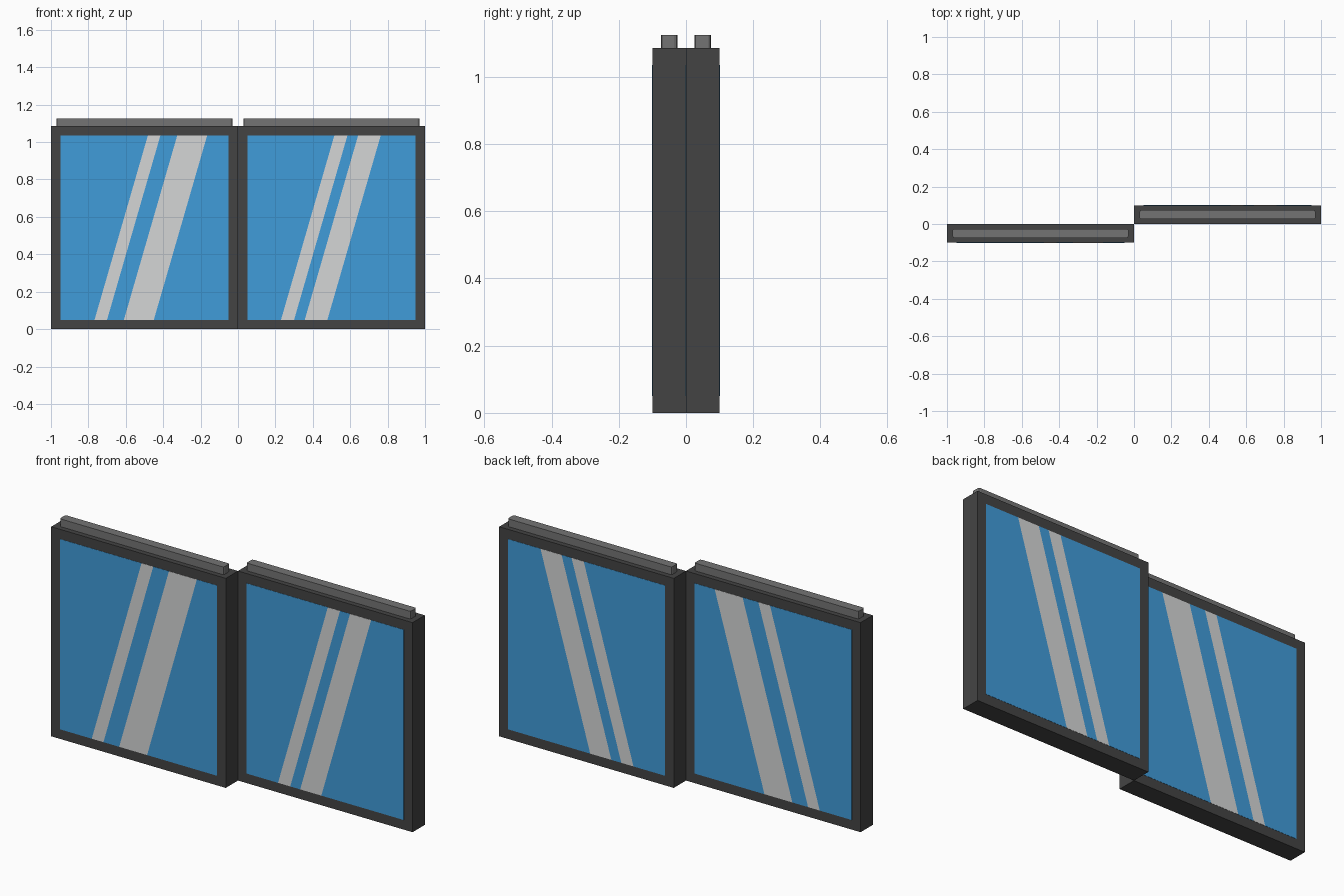
import bpy, bmesh
from mathutils import Vector

if "Cube" in bpy.data.objects:
    bpy.data.objects.remove(bpy.data.objects["Cube"])

H, B, T = 1.085, 0.05, 0.1      # panel height, frame border, thickness
ZT = H - B                      # top of the glass


def material(name, rgb):
    m = bpy.data.materials.new(name)
    lin = [((c / 255 + 0.055) / 1.055) ** 2.4 for c in rgb]
    m.diffuse_color = (*lin, 1)
    m.use_nodes = True
    m.node_tree.nodes["Principled BSDF"].inputs["Base Color"].default_value = m.diffuse_color
    return m


FRAME = material("dark grey frame", (68, 68, 68))
GLASS = material("blue glass", (64, 156, 218))
SHINE = material("pale grey shine", (213, 214, 214))
RAIL = material("mid grey rail", (116, 116, 116))


def finish(bm, name, *mats):
    bmesh.ops.recalc_face_normals(bm, faces=bm.faces)
    me = bpy.data.meshes.new(name)
    bm.to_mesh(me)
    bm.free()
    for m in mats:
        me.materials.append(m)
    ob = bpy.data.objects.new(name, me)
    bpy.context.collection.objects.link(ob)


def box(lo, hi):
    bm = bmesh.new()
    bmesh.ops.create_cube(bm, size=1)
    lo, hi = Vector(lo), Vector(hi)
    for v in bm.verts:
        v.co = (lo + hi) / 2 + v.co * (hi - lo)
    return bm


def panel(side, x, y, stripes):
    # frame: box with a window hole bridged from front to back
    bm = box((x, y, 0), (x + 1, y + T, H))
    sides = [f for f in bm.faces if abs(f.normal.y) > 0.9]
    bmesh.ops.inset_individual(bm, faces=sides, thickness=B, use_even_offset=True)
    edges = [e for f in sides for e in f.edges]
    bmesh.ops.delete(bm, geom=sides, context='FACES_ONLY')
    bmesh.ops.bridge_loops(bm, edges=edges)
    finish(bm, side + "_frame", FRAME)

    # glass: slab cut along the slanted stripe edges, just proud of the frame
    bm = box((x + B, y - 0.001, B), (x + 1 - B, y + T + 0.001, ZT))
    slope = 0.285 / (ZT - B)
    for s in (s for pair in stripes for s in pair):
        bmesh.ops.bisect_plane(bm, geom=bm.verts[:] + bm.edges[:] + bm.faces[:],
                               plane_co=(s, 0, B), plane_no=(1, 0, -slope))
    for f in bm.faces:
        c = f.calc_center_median()
        s = c.x - slope * (c.z - B)
        f.material_index = int(any(a < s < b for a, b in stripes))
    finish(bm, side + "_glass", GLASS, SHINE)

    # top rail with bevelled upright corners
    yc = y + T / 2
    bm = box((x + 0.03, yc - 0.024, H), (x + 0.97, yc + 0.024, H + 0.04))
    upright = [e for e in bm.edges
               if abs(e.verts[0].co.z - e.verts[1].co.z) > 0.01]
    bmesh.ops.bevel(bm, geom=upright, offset=0.009, segments=2, profile=0.5,
                    affect='EDGES')
    finish(bm, side + "_rail", RAIL)


panel("left", -1, -T, [(-0.767, -0.70), (-0.61, -0.45)])
panel("right", 0, 0, [(0.23, 0.30), (0.357, 0.478)])
